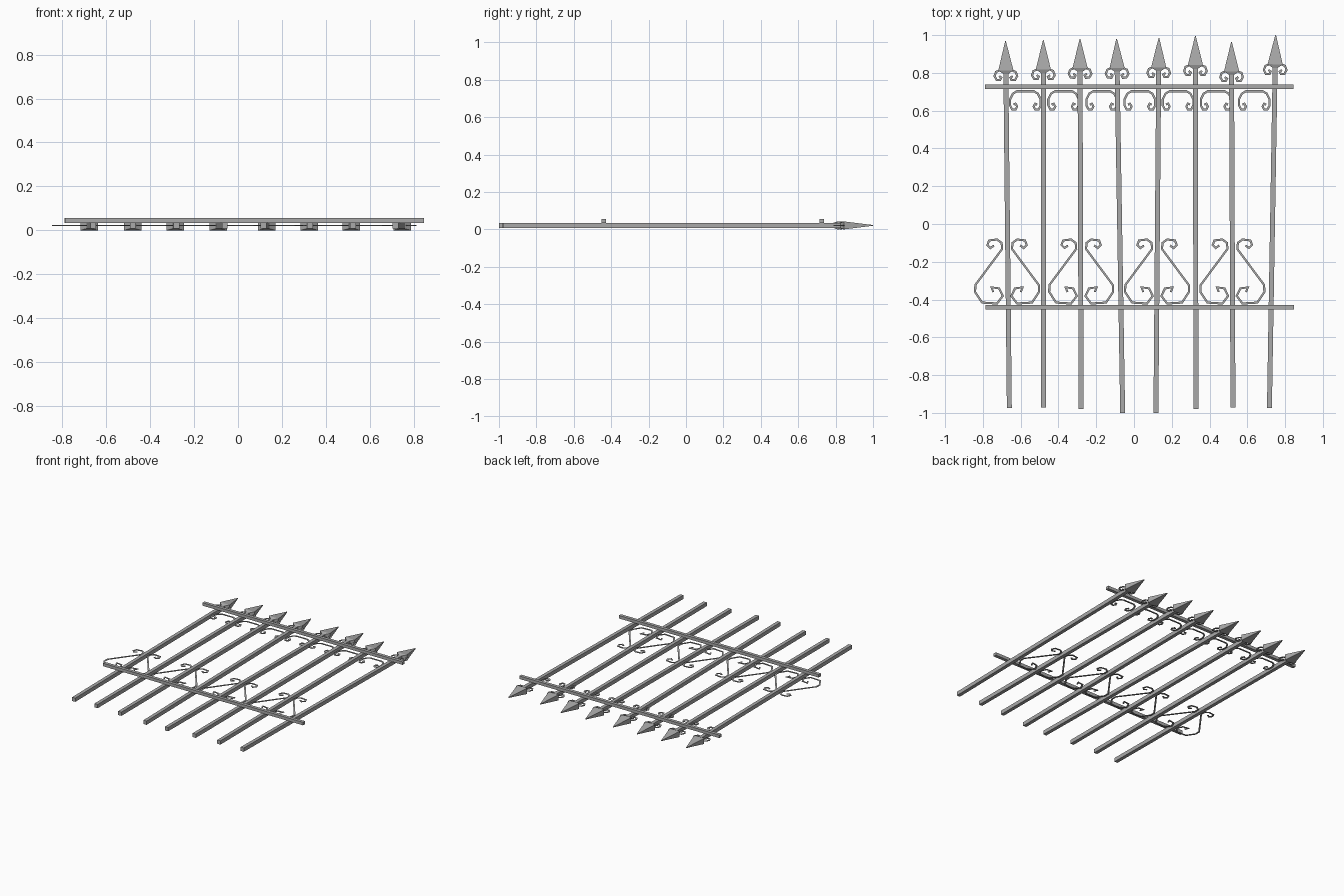
import bpy, bmesh
from mathutils import Vector, Matrix

cube = bpy.data.objects.get("Cube")
if cube:
    bpy.data.objects.remove(cube, do_unlink=True)

iron = bpy.data.materials.new("grey iron")
iron.use_nodes = True
COLOUR = (0.4, 0.4, 0.4, 1)
iron.diffuse_color = COLOUR
iron.node_tree.nodes["Principled BSDF"].inputs["Base Color"].default_value = COLOUR

MID = 0.021  # height of the picket centre line


def finish(bm, name):
    bmesh.ops.recalc_face_normals(bm, faces=bm.faces)
    mesh = bpy.data.meshes.new(name)
    bm.to_mesh(mesh)
    bm.free()
    mesh.materials.append(iron)
    obj = bpy.data.objects.new(name, mesh)
    bpy.context.collection.objects.link(obj)
    return obj


def loft(name, start, end, rings):
    """Rectangular sections (fraction, width, height) along a line."""
    start, end = Vector(start), Vector(end)
    along = (end - start).normalized()
    side = along.cross(Vector((0, 0, 1))).normalized()
    up = side.cross(along)
    bm = bmesh.new()
    loops = []
    for t, w, h in rings:
        c = start.lerp(end, t)
        loops.append([bm.verts.new(c + side * w / 2 * a + up * h / 2 * b)
                      for a, b in ((-1, -1), (1, -1), (1, 1), (-1, 1))])
    for lo, hi in zip(loops, loops[1:]):
        for i in range(4):
            j = (i + 1) % 4
            bm.faces.new((lo[i], lo[j], hi[j], hi[i]))
    bm.faces.new(loops[0])
    bm.faces.new(loops[-1])
    return finish(bm, name)


def ribbon(name, path, width=0.011, thick=0.004):
    """Flat mitred strip following a path in the ground plane."""
    pts = [Vector(p) for p in path]
    bm = bmesh.new()
    loops = []
    for i, p in enumerate(pts):
        d0 = (p - pts[max(i - 1, 0)]).normalized()
        d1 = (pts[min(i + 1, len(pts) - 1)] - p).normalized()
        d = (d0 + d1).normalized()
        miter = max(d.dot(d1 if d1.length else d0), 0.6)
        n = Vector((-d.y, d.x)) * width / 2 / miter
        loops.append([bm.verts.new((*(p + n * a), MID + thick / 2 * b))
                      for a, b in ((-1, -1), (1, -1), (1, 1), (-1, 1))])
    for lo, hi in zip(loops, loops[1:]):
        for i in range(4):
            j = (i + 1) % 4
            bm.faces.new((lo[i], lo[j], hi[j], hi[i]))
    bm.faces.new(loops[0])
    bm.faces.new(loops[-1])
    return finish(bm, name)


def mirrored(half):
    """Complete a symmetric path from its right half, which starts near x = 0."""
    return [(-x, y) for x, y in reversed(half)] + list(half)


def placed(path, cx, cy):
    return [(x + cx, y + cy) for x, y in path]


# Pickets with spearheads and a small scroll: foot x, foot y, tip x, tip y
pickets = [(-.66, -.975, -.68, .968), (-.48, -.972, -.48, .973),
           (-.28, -.98, -.286, .98), (-.06, -1, -.092, .98),
           (.116, -1, .132, .984), (.328, -.98, .325, .995),
           (.524, -.972, .516, .963), (.717, -.975, .75, 1)]
collar_half = [(.028, -.002), (.052, -.012), (.06, -.034), (.049, -.054),
               (.03, -.055), (.024, -.042), (.036, -.034)]
for n, (fx, fy, tx, ty) in enumerate(pickets, 1):
    foot, tip = Vector((fx, fy, MID)), Vector((tx, ty, MID))
    base = tip + (foot - tip).normalized() * 0.155
    loft(f"picket_{n}", foot, base, [(0, .026, .028), (1, .026, .028)])
    loft(f"spearhead_{n}", base - (tip - base) * .12, tip,
         [(0, .026, .028), (.11, .08, .042), (1, .004, .004)])
    ribbon(f"spear_scroll_{n}", placed(mirrored(collar_half), base.x, base.y + .004))

# Two cross rails lying over the pickets
loft("top_rail", (-.79, .727, .045), (.845, .727, .045), [(0, .024, .022), (1, .024, .022)])
loft("bottom_rail", (-.785, -.44, .045), (.848, -.44, .045), [(0, .024, .022), (1, .024, .022)])

# Curled arches hanging between the pickets
arch_half = [(.045, .703), (.066, .69), (.081, .66), (.081, .628), (.07, .607),
             (.052, .606), (.044, .622), (.052, .637), (.063, .632)]
for i in range(7):
    ribbon(f"arch_scroll_{i + 1}", placed(mirrored(arch_half), -.575 + .202 * i, 0))

# Paired S-scrolls above the lower rail
lyre = [(.069, -.114), (.088, -.127), (.104, -.111), (.095, -.087), (.053, -.082),
        (.029, -.1), (.026, -.132), (.168, -.323), (.169, -.36), (.132, -.416),
        (.053, -.421), (.023, -.381), (.042, -.341), (.083, -.335), (.072, -.36)]
for n, cx in enumerate((-.672, -.28, .122, .521), 1):
    for side, s in (("left", 1), ("right", -1)):
        ribbon(f"lyre_scroll_{side}_{n}", [(cx + s * x, y) for x, y in lyre])
